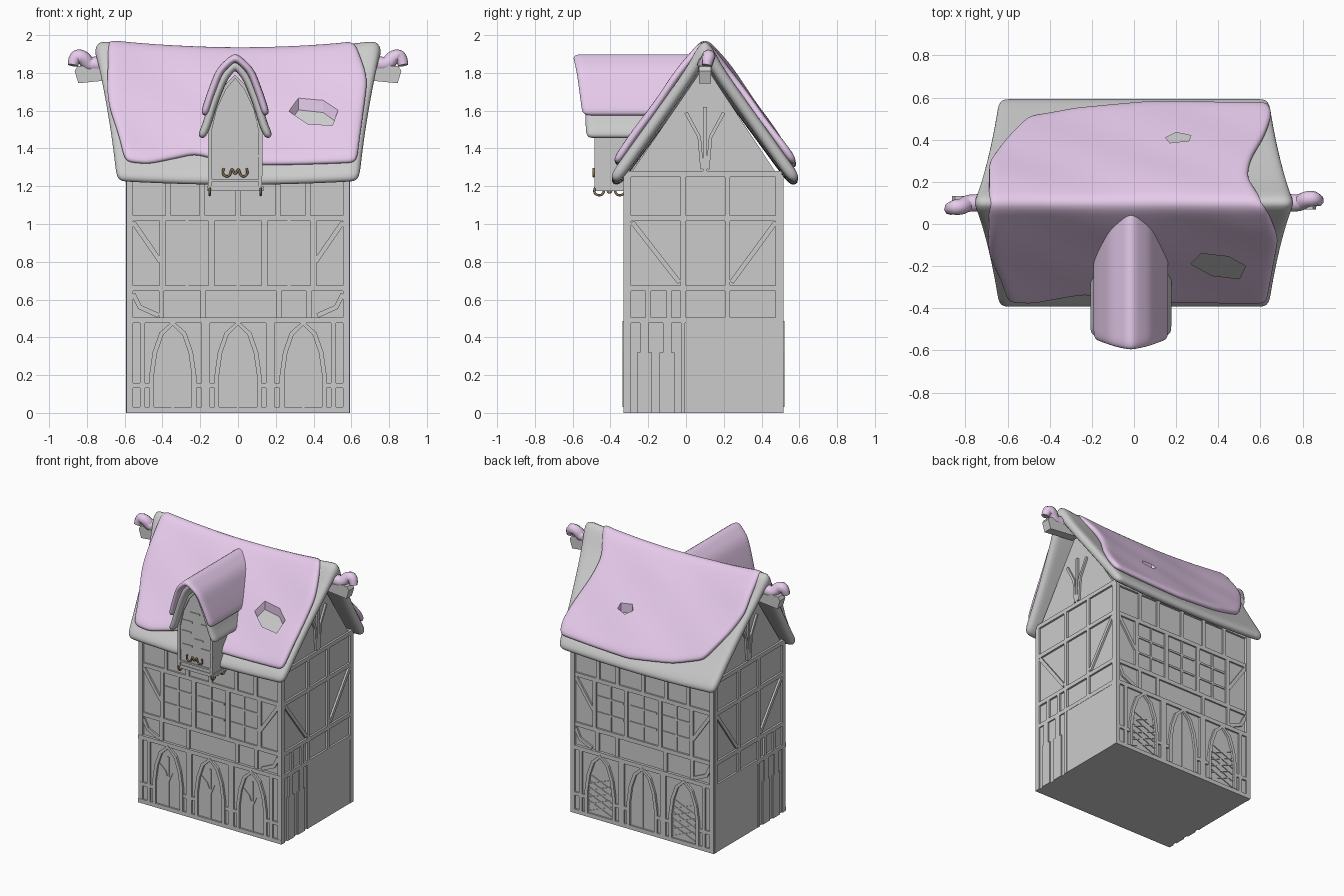
import bpy, bmesh, math
from mathutils import Vector

if "Cube" in bpy.data.objects:
    bpy.data.objects.remove(bpy.data.objects["Cube"])

def material(name, rgb):
    m = bpy.data.materials.new(name)
    m.diffuse_color = (*rgb, 1)
    m.use_nodes = True
    m.node_tree.nodes["Principled BSDF"].inputs["Base Color"].default_value = m.diffuse_color
    return m
PURPLE = material("purple_thatch", (0.80, 0.60, 0.84))
IRON = material("bronze_iron", (0.30, 0.20, 0.10))

def interp(t, table):
    for (a, p), (b, q) in zip(table, table[1:]):
        if t <= b:
            k = max(0, (t - a) / (b - a))
            return p + (q - p) * k
    return table[-1][1]

def finish(name, bm, mat=None, smooth=False):
    bmesh.ops.recalc_face_normals(bm, faces=bm.faces[:])
    me = bpy.data.meshes.new(name)
    bm.to_mesh(me)
    bm.free()
    for p in me.polygons:
        p.use_smooth = smooth
    ob = bpy.data.objects.new(name, me)
    bpy.context.collection.objects.link(ob)
    if mat:
        me.materials.append(mat)
    return ob

def prism(name, pts, place, lo, hi, mat=None):
    bm = bmesh.new()
    a = [bm.verts.new(place(u, v, lo)) for u, v in pts]
    b = [bm.verts.new(place(u, v, hi)) for u, v in pts]
    bm.faces.new(a)
    bm.faces.new(b)
    n = len(pts)
    for i in range(n):
        bm.faces.new((a[i], a[(i + 1) % n], b[(i + 1) % n], b[i]))
    return finish(name, bm, mat)

def shell(name, f, nu, nv, thick, mat=None):
    """Soft thick sheet following f(u, v), u in 0..1 and v in -1..1."""
    bm = bmesh.new()
    g = [[bm.verts.new(f(i / nu, 2 * j / nv - 1)) for j in range(nv + 1)] for i in range(nu + 1)]
    for i in range(nu):
        for j in range(nv):
            bm.faces.new((g[i][j], g[i + 1][j], g[i + 1][j + 1], g[i][j + 1]))
    ob = finish(name, bm, mat, True)
    s = ob.modifiers.new("thickness", "SOLIDIFY")
    s.thickness, s.offset, s.use_even_offset = thick, 0, True
    ob.modifiers.new("soften", "SUBSURF").levels = 2
    ob.modifiers["soften"].render_levels = 2
    return ob

def tube(name, pts, r, radii=None, mat=None):
    cu = bpy.data.curves.new(name, "CURVE")
    cu.dimensions, cu.bevel_depth, cu.use_fill_caps, cu.bevel_resolution = "3D", r, True, 2
    sp = cu.splines.new("NURBS")
    sp.points.add(len(pts) - 1)
    for i, p in enumerate(pts):
        sp.points[i].co = (*p, 1)
        sp.points[i].radius = radii[i] if radii else 1
    sp.use_endpoint_u, sp.order_u, sp.resolution_u = True, 3, 5
    ob = bpy.data.objects.new(name, cu)
    bpy.context.collection.objects.link(ob)
    if mat:
        cu.materials.append(mat)
    return ob

def timbers(name, place, strips):
    """Raised beams along polylines (points, width, depth) on a wall plane."""
    bm = bmesh.new()
    for pts, w, d in strips:
        P = [Vector(p) for p in pts]
        rings = []
        for i, p in enumerate(P):
            t = (P[min(i + 1, len(P) - 1)] - P[max(i - 1, 0)]).normalized()
            o = Vector((-t.y, t.x)) * w / 2
            rings.append([bm.verts.new(place(*q, k)) for q, k in
                          ((p + o, -0.01), (p + o, d), (p - o, d), (p - o, -0.01))])
        for a, b in zip(rings, rings[1:]):
            for k in range(4):
                bm.faces.new((a[k], a[(k + 1) % 4], b[(k + 1) % 4], b[k]))
        bm.faces.new(rings[0])
        bm.faces.new(rings[-1])
    return finish(name, bm)

ALONG_X = lambda u, v, t: (t, u, v)
ALONG_Y = lambda u, v, t: (u, t, v)
ALONG_Z = lambda u, v, t: (u, v, t)

# House body with gables, slightly wider ground floor
prism("house_walls", [(-.312, 0), (.497, 0), (.497, 1.24), (.1, 1.84), (-.312, 1.24)], ALONG_X, -.578, .578)
prism("ground_floor", [(-.32, 0), (.505, 0), (.505, .48), (-.32, .48)], ALONG_X, -.583, .583)

# Front and back timber frames
def arch(c):
    half = [(.112, .03), (.112, .2), (.095, .32), (.06, .42), (0, .475)]
    return [(c - x, z) for x, z in half] + [(c + x, z) for x, z in half[-2::-1]]

def long_wall(back):
    D, G = .012, .02
    s = [([(-.59, z), (.59, z)], .03, G if z < .5 else D) for z in (.015, .49, .66, 1.03, 1.26)]
    for m in (-1, 1):
        s += [([(m * .573, 0), (m * .573, 1.26)], .034, G if back else G - .002),
              ([(m * .172, 0), (m * .172, .48)], .045, G),
              ([(m * .505, 0), (m * .505, .48)], .025, G),
              ([(m * .555, 1.01), (m * .41, .8)], .025, D),
              ([(m * .555, .63), (m * .52, .56), (m * .42, .515)], .025, D)]
        s += [([(m * a, .145), (m * b, .145)], .025, G) for a, b in ((.12, .225), (.465, .57))]
        s += [([(m * x, .66), (m * x, 1.03)], .03, D) for x in (.4, .14)]
    s += [([(x, .5), (x, .65)], .028, D) for x in (-.405, -.185, .215, .375)]
    s += [([(x, 1.03), (x, 1.26)], .028, D) for x in (-.37, -.19, .0, .21, .37)]
    for c in (-.27, 0, .27):      # window bars
        s += [([(c, .67), (c, 1.02)], .014, .007)]
        s += [([(c - .11, z), (c + .11, z)], .014, .007) for z in (.79, .91)]
    for c in (-.345, 0, .345):    # pointed arches
        s.append((arch(c), .024, .024))
        if not back:
            s.append(([(c, .03), (c, .4)], .012, .015))
            s += [([(c, .22), (c + m * .03, .29), (c + m * .075, .33)], .012, .014) for m in (-1, 1)]
        elif c == 0:
            s.append(([(0, .03), (0, .46)], .01, .014))
        else:                     # lattice
            s += [([(c - m * .1, .04 + .05 * k), (c + m * .1, .12 + .05 * k)], .008, .014)
                  for m in (-1, 1) for k in range(5)]
    return s

timbers("front_timbers", lambda a, b, d: (a, -.312 - d, b), long_wall(False))
timbers("back_timbers", lambda a, b, d: (a, .497 + d, b), long_wall(True))

# Side timber frames with gable tracery
D = .012
side = [([(-.32, z), (.505, z)], .03, D) for z in (.49, .66, 1.03, 1.265)]
side += [([(y, 0), (y, 1.265)], .03, D) for y in (-.305, .49)]
side += [([(y, z), (y, z + h)], .028, D) for z, h in ((.66, .37), (1.03, .23)) for y in (-.015, .22)]
side += [([(y, .5), (y, .65)], .028, D) for y in (-.2, -.09, -.015, .22)]
side += [([(-.285, 1.01), (-.035, .69)], .025, D), ([(.475, 1.01), (.24, .69)], .025, D),
         ([(-.015, 0), (-.015, .48)], .022, D), ([(.1, 1.27), (.1, 1.62)], .02, D)]
side += [([(y, .0), (y, .32)], .08, D) for y in (-.22, -.1)]
side += [([(y, .32), (y, .48)], .045, D) for y in (-.22, -.1)]
side += [([(.1 + m * .015, 1.29), (.1 + m * .03, 1.46), (.1 + m * .1, 1.59)], .018, D) for m in (-1, 1)]
for n, m in (("left", -1), ("right", 1)):
    timbers(n + "_timbers", lambda a, b, d, m=m: (m * (.58 + d), a, b), side)
    prism(n + "_ground_panel", [(0, .0), (.512, .0), (.512, .48), (0, .48)], ALONG_X, m * .56, m * .59)

# Main roof: grey under layer and ragged purple upper layer
def roof(x, s, off):
    d, k = abs(s), max(-1, min(1, s * 6))
    z = 1.92 + .045 * (x / .75) ** 2 * (1 - .4 * d) - .68 * d
    return (x, .1 + .5 * s + .81 * off * k, z + off * .59)

def under(u, v):
    s = v * 1.02
    return roof((2 * u - 1) * (.765 - .17 * abs(s) + .05 * s * s), s, -.03)
shell("roof_under_layer", under, 20, 16, .065)

LEFT = [(-1, -.6), (-.8, -.63), (-.5, -.695), (0, -.69), (.45, -.69), (.7, -.62), (1, -.5)]
RIGHT = [(-1, .63), (-.6, .665), (-.3, .69), (0, .62), (.22, .54), (.4, .55), (.7, .63), (.9, .66), (1, .64)]
BACK = [(0, .78), (.2, .87), (.5, .93), (1, .92)]
FRONT = [(0, .91), (.1, .92), (.3, .83), (.42, .88), (.55, .91), (1, .92)]
def upper(u, v):
    s = v * interp(u, BACK if v > 0 else FRONT)
    a, b = interp(v, LEFT), interp(v, RIGHT)
    x = a + (b - a) * u
    return roof(x, s, .018 + .006 * math.sin(9 * x + 5 * s) * math.sin(7 * s))
thatch = shell("roof_purple_layer", upper, 20, 18, .045, PURPLE)

# Worn holes in the purple layer
for n, pts in (("front", [(.27, -.19), (.32, -.14), (.45, -.155), (.53, -.2), (.5, -.26), (.37, -.245)]),
               ("back", [(.15, .41), (.2, .435), (.27, .42), (.26, .395), (.17, .385)])):
    cut = prism(n + "_hole_cutter", pts, ALONG_Z, 1.2, 2.2)
    cut.hide_render = True
    cut.hide_viewport = True
    b = thatch.modifiers.new(n + "_hole", "BOOLEAN")
    b.operation, b.object, b.solver = "DIFFERENCE", cut, "EXACT"

# Dormer: wall, grey roof, purple cover
DX = [(0, 0), (.3, .065), (.6, .12), (.85, .155), (1, .183)]
DZ = [(0, 1.85), (.3, 1.77), (.6, 1.63), (.85, 1.51), (1, 1.455)]
def dormer(front, slope, reach, grow):
    def f(u, v):
        t = abs(v) * reach
        x = interp(t, DX) + grow * min(1, t * 5) * .85
        y0 = front + slope * abs(v)
        return (-.015 + math.copysign(x, v), y0 + (.08 - y0) * u, interp(t, DZ) + grow * (1.3 - t))
    return f
shell("dormer_roof", dormer(-.55, .02, 1, 0), 10, 14, .045)
shell("dormer_purple_cover", dormer(-.6, .05, .75, .028), 10, 14, .04, PURPLE)

half = [(.143, 1.2), (.145, 1.5), (.115, 1.62), (.06, 1.73), (0, 1.79)]
outline = [(-.015 - x, z) for x, z in half] + [(-.015 + x, z) for x, z in half[-2::-1]]
prism("dormer_wall", outline, ALONG_Y, -.475, -.15)
prism("dormer_sill", [(-.165, 1.175), (.135, 1.175), (.135, 1.2), (-.165, 1.2)], ALONG_Y, -.48, -.3)
frame = [([(-.015 + (x + .015) * .93, z - .01) for x, z in outline], .02, .01), ([(-.15, 1.23), (.12, 1.23)], .012, .008)]
frame += [([(a, z), (a + .08, z)], .01, .006) for a, z in
          ((-.12, 1.54), (.03, 1.54), (-.13, 1.46), (-.03, 1.42), (-.12, 1.36), (.03, 1.36), (-.06, 1.61))]
timbers("dormer_frame", lambda a, b, d: (a, -.475 - d, b), frame)

# Iron scrolls under and on the dormer
def scroll(w):
    return [(-w, .025), (-w * 1.15, .0), (-w * .85, -.02), (-w * .45, -.015), (-w * .3, .03), (0, -.015),
            (w * .3, .03), (w * .45, -.015), (w * .85, -.02), (w * 1.15, .0), (w, .025)]
tube("front_scroll", [(-.015 + a, -.49, 1.27 + b) for a, b in scroll(.06)], .006, None, IRON)
for n, x in (("left", -.15), ("right", .12)):
    tube(n + "_scroll", [(x, -.405 + a, 1.17 + b) for a, b in scroll(.075)], .006, None, IRON)

# Ridge-end brackets and curled purple horns
for n, m in (("left", -1), ("right", 1)):
    prism(n + "_ridge_bracket", [(m * x, z) for x, z in ((.6, 1.85), (.6, 1.77), (.845, 1.745), (.865, 1.81), (.85, 1.835))],
          ALONG_Y, .068, .132)
    tip = .1 + m * .02
    tube(n + "_horn", [(m * .66, .1, 1.83), (m * .73, .1, 1.85), (m * .79, .1, 1.84), (m * .82, tip, 1.885),
                       (m * .865, tip, 1.89), (m * .875, tip - .01, 1.84)], .042, [1, 1, .95, .9, .85, .65], PURPLE)
